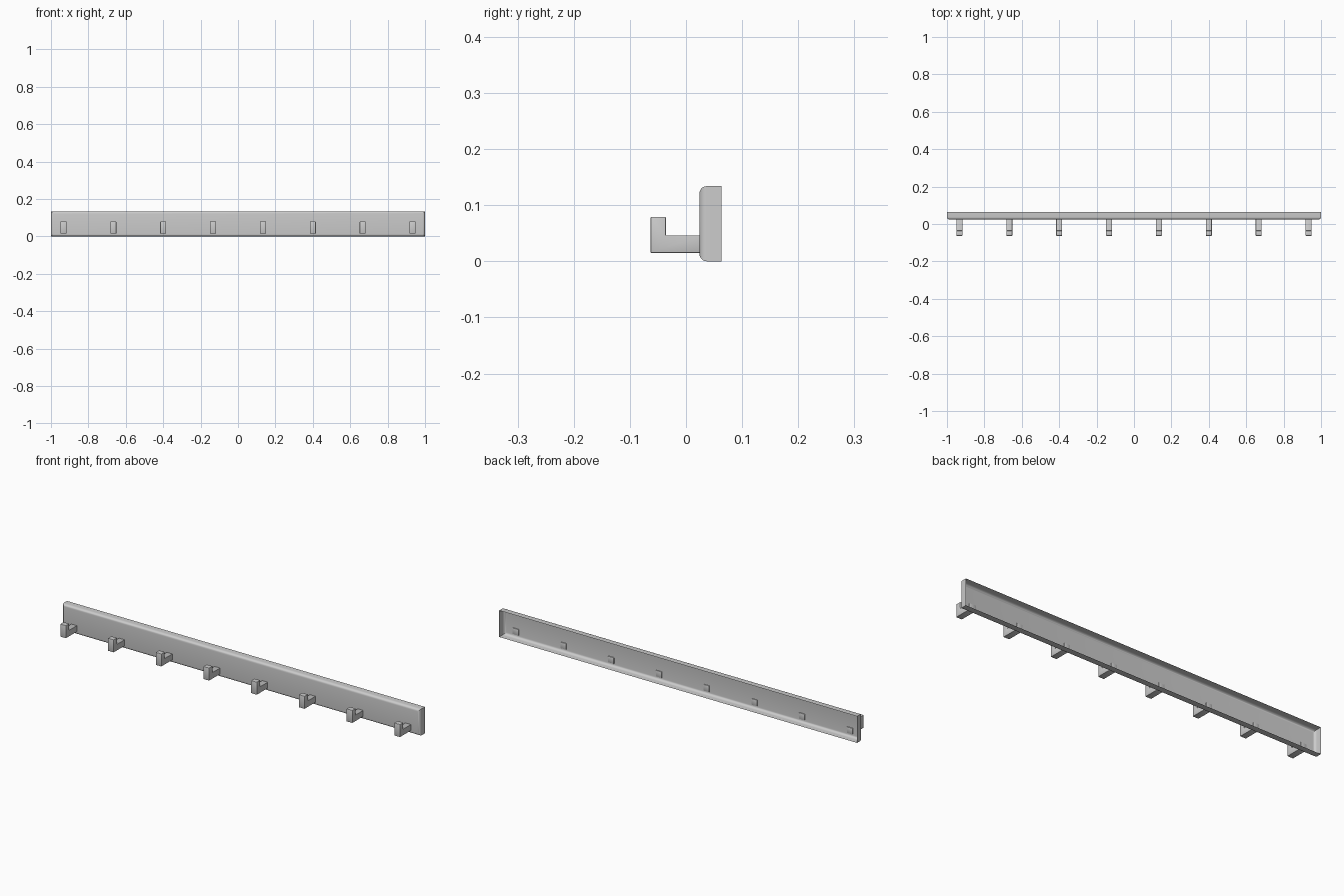
import bpy, bmesh

if "Cube" in bpy.data.objects:
    bpy.data.objects.remove(bpy.data.objects["Cube"])

FRONT, BACK, HEIGHT = 0.024, 0.063, 0.134


def make_object(name, bm):
    bmesh.ops.recalc_face_normals(bm, faces=bm.faces)
    mesh = bpy.data.meshes.new(name)
    bm.to_mesh(mesh)
    bm.free()
    obj = bpy.data.objects.new(name, mesh)
    bpy.context.collection.objects.link(obj)
    bpy.ops.object.select_all(action='DESELECT')
    obj.select_set(True)
    bpy.context.view_layer.objects.active = obj
    bpy.ops.object.shade_smooth_by_angle(angle=0.6)
    return obj


# Rail: thin shell, open at the back, with rounded front edges
bm = bmesh.new()
bmesh.ops.create_cube(bm, size=1)
for v in bm.verts:
    v.co.x *= 2
    v.co.y = FRONT if v.co.y < 0 else BACK
    v.co.z = HEIGHT if v.co.z > 0 else 0
front_edges = [e for e in bm.edges if all(v.co.y < 0.03 for v in e.verts)]
bmesh.ops.bevel(bm, geom=front_edges, offset=0.013, segments=5,
                profile=0.5, affect='EDGES')
back = [f for f in bm.faces if all(v.co.y > BACK - 1e-4 for v in f.verts)]
bmesh.ops.delete(bm, geom=back, context='FACES_ONLY')
make_object("rail", bm)

# Hooks: L-shaped side profile extruded across, poking through the rail
HOOK_WIDTH = 0.032
profile = [(-0.063, 0.015), (0.028, 0.015), (0.028, 0.046),
           (-0.036, 0.046), (-0.036, 0.079), (-0.063, 0.079)]
bm = bmesh.new()
face = bm.faces.new([bm.verts.new((-HOOK_WIDTH / 2, y, z)) for y, z in profile])
ext = bmesh.ops.extrude_face_region(bm, geom=[face])
moved = [g for g in ext["geom"] if isinstance(g, bmesh.types.BMVert)]
bmesh.ops.translate(bm, verts=moved, vec=(HOOK_WIDTH, 0, 0))
bmesh.ops.recalc_face_normals(bm, faces=bm.faces)
bmesh.ops.bevel(bm, geom=bm.edges[:], offset=0.0015, segments=2,
                profile=0.5, affect='EDGES')
hook = make_object("hook_1", bm)

# Eight evenly spaced copies
SPACING = 1.8667 / 7
hook.location.x = -3.5 * SPACING
for i in range(1, 8):
    copy = hook.copy()
    copy.name = f"hook_{i + 1}"
    copy.location.x = (i - 3.5) * SPACING
    bpy.context.collection.objects.link(copy)
